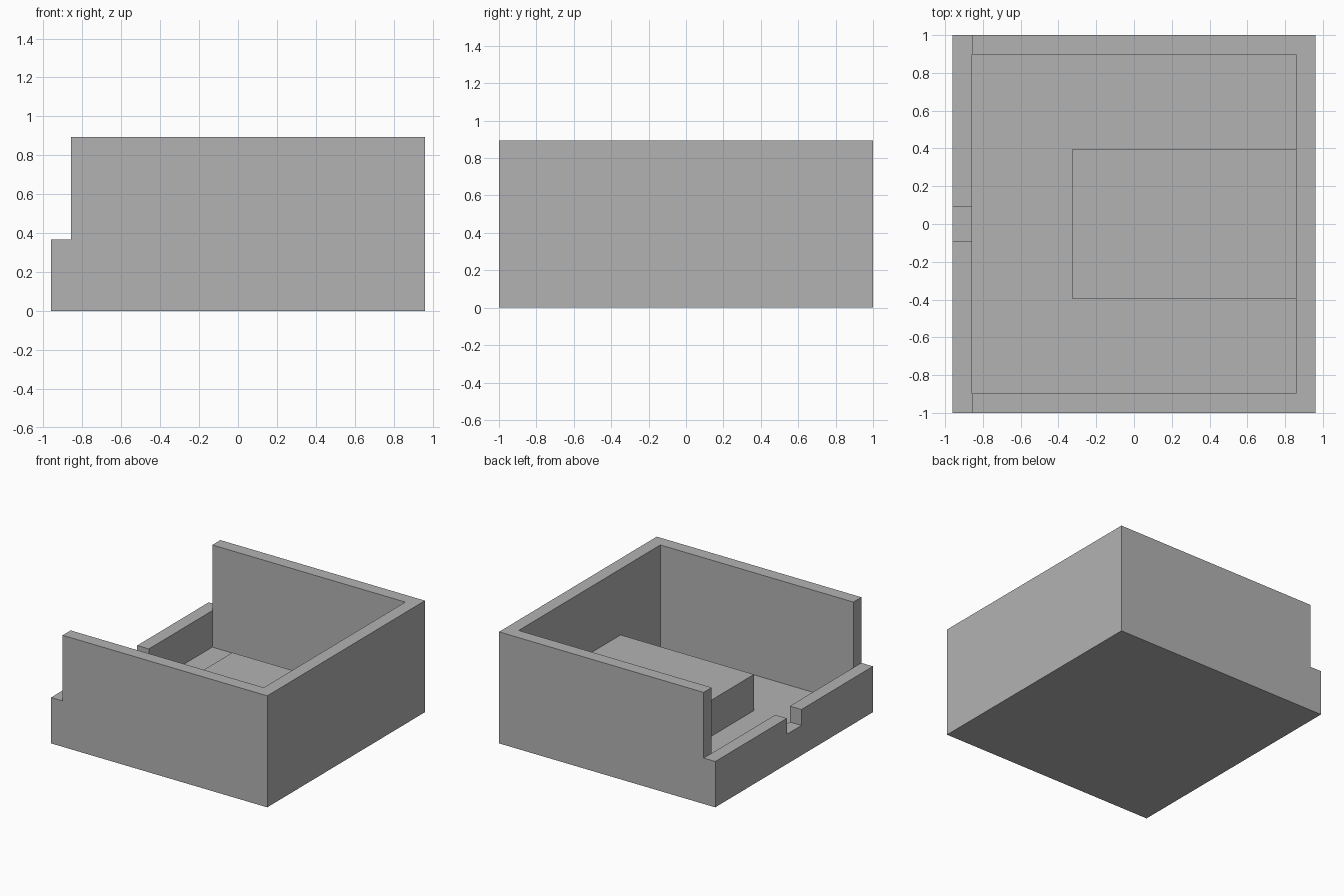
import bpy
import bmesh

old = bpy.data.objects.get("Cube")
if old:
    bpy.data.objects.remove(old, do_unlink=True)

# Single flat colour
grey = bpy.data.materials.new("plain_grey")
grey.use_nodes = True
colour = (0.45, 0.45, 0.45, 1)
grey.diffuse_color = colour
grey.node_tree.nodes["Principled BSDF"].inputs["Base Color"].default_value = colour

# Main dimensions
X, Y, TOP = 0.96, 1.0, 0.895     # outer half sizes and height
IX, IY = 0.857, 0.898            # inner half sizes
FLOOR, LOW = 0.075, 0.368        # floor top, low wall top
BLOCK_X, BLOCK_Y = -0.327, 0.395  # raised block
NOTCH_Y, NOTCH_Z = 0.093, 0.24   # cable notch


def box(name, x, y, z, helper=False):
    """Box spanning the given (low, high) ranges."""
    bm = bmesh.new()
    bmesh.ops.create_cube(bm, size=1)
    for v in bm.verts:
        v.co = [r[0] if c < 0 else r[1] for c, r in zip(v.co, (x, y, z))]
    mesh = bpy.data.meshes.new(name)
    bm.to_mesh(mesh)
    bm.free()
    mesh.materials.append(grey)
    obj = bpy.data.objects.new(name, mesh)
    bpy.context.collection.objects.link(obj)
    if helper:
        obj.hide_render = True
        obj.hide_set(True)
        obj.display_type = 'WIRE'
    return obj


def boolean(target, other, operation):
    mod = target.modifiers.new(other.name, 'BOOLEAN')
    mod.operation = operation
    mod.solver = 'EXACT'
    mod.object = other


# Solid tray body, hollowed and stepped by cutters
tray = box("tray", (-X, X), (-Y, Y), (0, TOP))
cutters = [
    box("cavity_cutter", (-IX, IX), (-IY, IY), (FLOOR, 2), True),
    box("low_wall_cutter", (-2, -IX), (-2, 2), (LOW, 2), True),
    box("notch_cutter", (-2, -IX + 0.05), (-NOTCH_Y, NOTCH_Y), (NOTCH_Z, 2), True),
]
for cutter in cutters:
    boolean(tray, cutter, 'DIFFERENCE')

# Raised block on the floor, joined to the tall end wall
block = box("raised_block", (BLOCK_X, IX + 0.05), (-BLOCK_Y, BLOCK_Y),
            (FLOOR - 0.03, LOW - 0.003), True)
boolean(tray, block, 'UNION')

# Bake the modifiers and drop the helpers
bpy.context.view_layer.update()
result = bpy.data.meshes.new_from_object(
    tray.evaluated_get(bpy.context.evaluated_depsgraph_get()))
tray.modifiers.clear()
tray.data = result
for helper in cutters + [block]:
    bpy.data.objects.remove(helper, do_unlink=True)
